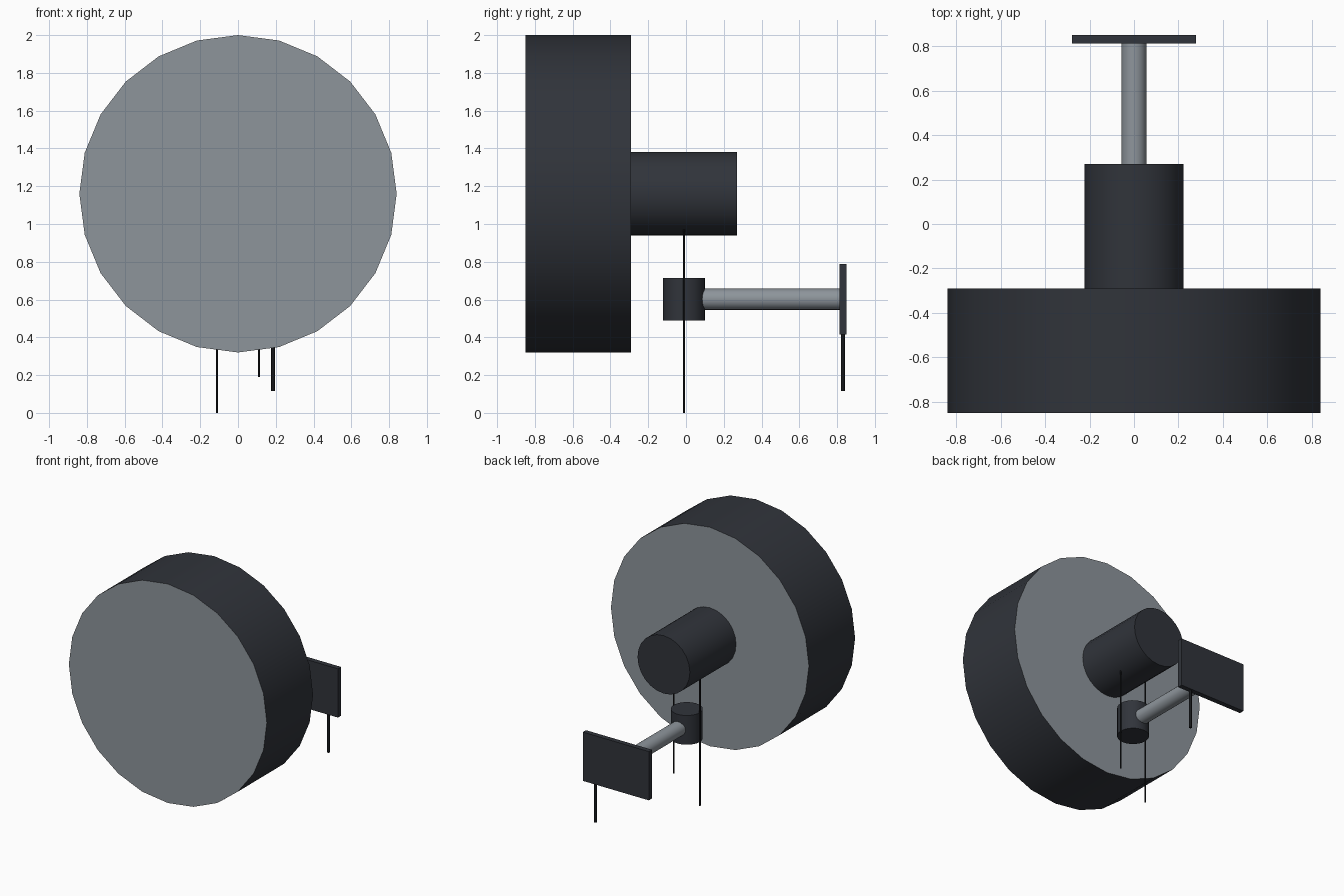
import bpy
from math import pi, radians

if "Cube" in bpy.data.objects:
    bpy.data.objects.remove(bpy.data.objects["Cube"])


def material(name, rgb):
    m = bpy.data.materials.new(name)
    m.diffuse_color = (*rgb, 1)
    m.use_nodes = True
    m.node_tree.nodes["Principled BSDF"].inputs["Base Color"].default_value = m.diffuse_color
    return m


DARK = material("dark", (0.03, 0.034, 0.043))
GREY = material("grey", (0.27, 0.30, 0.33))
BLACK = material("black", (0.008, 0.009, 0.011))


def cylinder(name, r, lo, hi, at, axis, mat, sides=24):
    # at = the two coordinates perpendicular to the axis
    mid = (lo + hi) / 2
    loc = (at[0], mid, at[1]) if axis == "y" else (at[0], at[1], mid)
    rot = (pi / 2, 0, 0) if axis == "y" else (0, 0, 0)
    bpy.ops.mesh.primitive_cylinder_add(vertices=sides, radius=r, depth=hi - lo,
                                        location=loc, rotation=rot)
    ob = bpy.context.object
    ob.name = name
    ob.data.materials.append(mat)
    bpy.ops.object.shade_smooth_by_angle(angle=radians(30))
    return ob


# Large drum with dark rim and grey end faces
drum = cylinder("drum", 0.84, -0.85, -0.29, (0, 1.16), "y", DARK)
drum.data.materials.append(GREY)
for p in drum.data.polygons:
    if len(p.vertices) > 4:
        p.material_index = 1

# Hub behind the drum
cylinder("hub", 0.222, -0.29, 0.27, (0, 1.16), "y", DARK)

# Hanging cords either side of the bob
for name, x, bottom in (("long_cord", -0.111, 0.0), ("short_cord", 0.111, 0.19)):
    cylinder(name, 0.006, bottom, 1.0, (x, -0.01), "z", BLACK, 8)

# Bob, rod and paddle
cylinder("bob", 0.111, 0.49, 0.714, (0, -0.01), "z", DARK)
cylinder("rod", 0.056, 0.085, 0.82, (0, 0.602), "y", GREY)
bpy.ops.mesh.primitive_cube_add(size=1, location=(0, 0.831, 0.602))
paddle = bpy.context.object
paddle.name = "paddle"
paddle.scale = (0.56, 0.038, 0.374)
paddle.data.materials.append(DARK)

# Pin under the paddle
cylinder("paddle_pin", 0.01, 0.117, 0.43, (0.186, 0.831), "z", BLACK, 12)
